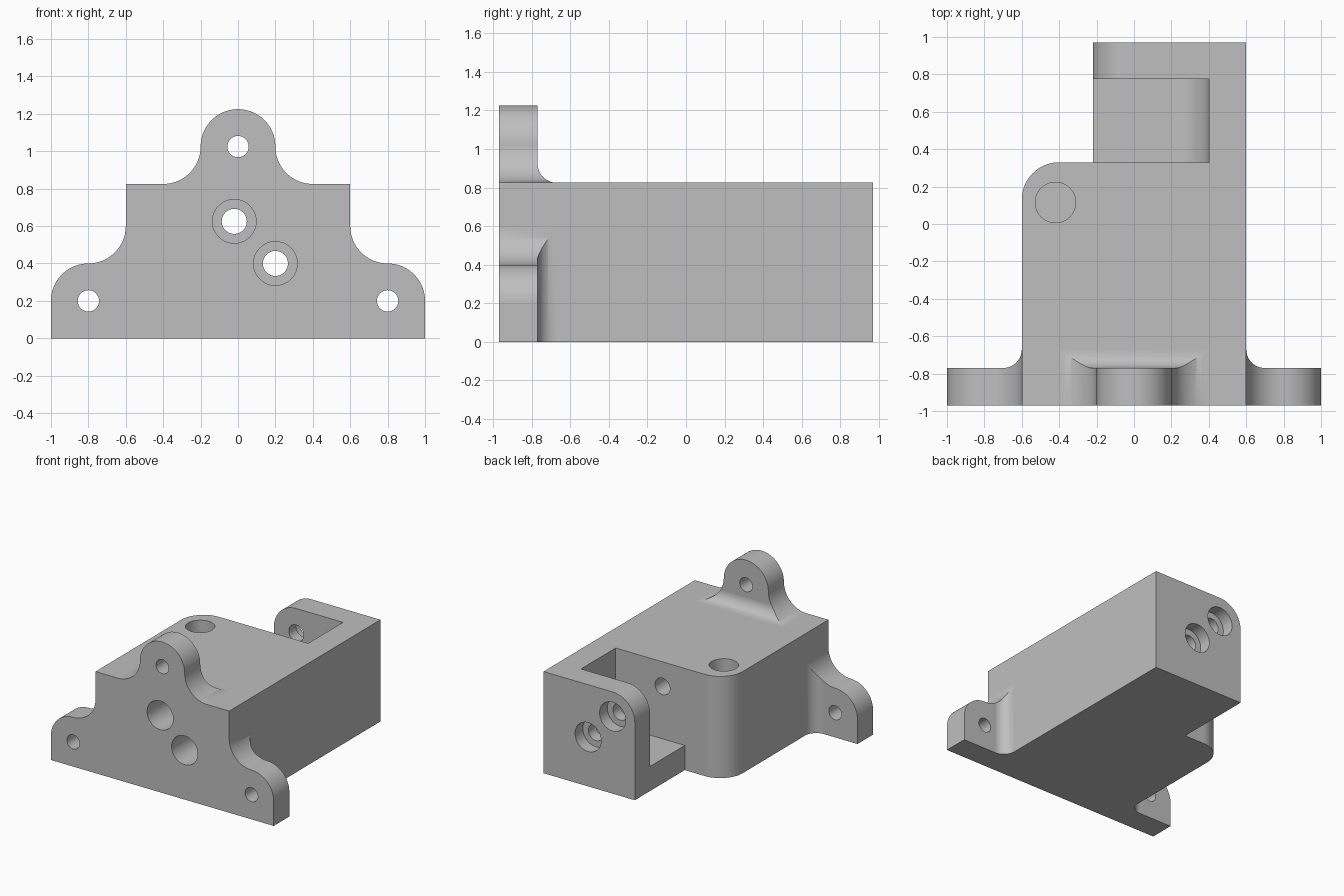
import bpy
import bmesh
from math import cos, sin, radians

if "Cube" in bpy.data.objects:
    bpy.data.objects.remove(bpy.data.objects["Cube"], do_unlink=True)

grey = bpy.data.materials.new("machined_grey")
grey.use_nodes = True
GREY = (0.52, 0.52, 0.52, 1)
grey.diffuse_color = GREY
grey.node_tree.nodes["Principled BSDF"].inputs["Base Color"].default_value = GREY

FRONT, BACK, TOP = -0.97, 0.97, 0.825
FLANGE = -0.77     # rear face of the mounting flange
R = 0.2            # main corner radius
F = 0.1            # flange fillet radius


def arc(cx, cy, r, start, end, n=20):
    """Points on an arc, rounded so that tangent ends meet flat faces exactly."""
    angles = [radians(start + (end - start) * i / n) for i in range(n + 1)]
    return [(round(cx + r * cos(a), 5), round(cy + r * sin(a), 5)) for a in angles]


def prism(name, outline, axis, low, high):
    """Extrude a closed outline along one axis."""
    place = {"x": lambda p, t: (t, p[0], p[1]),
             "y": lambda p, t: (p[0], t, p[1]),
             "z": lambda p, t: (p[0], p[1], t)}[axis]
    points = [p for i, p in enumerate(outline) if p != outline[i - 1]]
    bm = bmesh.new()
    a = [bm.verts.new(place(p, low)) for p in points]
    b = [bm.verts.new(place(p, high)) for p in points]
    bm.faces.new(a)
    bm.faces.new(b[::-1])
    for i in range(len(points)):
        bm.faces.new((a[i - 1], a[i], b[i], b[i - 1]))
    bmesh.ops.recalc_face_normals(bm, faces=bm.faces)
    mesh = bpy.data.meshes.new(name)
    bm.to_mesh(mesh)
    bm.free()
    mesh.materials.append(grey)
    obj = bpy.data.objects.new(name, mesh)
    bpy.context.collection.objects.link(obj)
    return obj


def combine(target, tool, operation):
    """Apply a boolean and discard the tool."""
    bpy.context.view_layer.objects.active = target
    mod = target.modifiers.new("combine", "BOOLEAN")
    mod.operation = operation
    mod.solver = "EXACT"
    mod.object = tool
    bpy.ops.object.modifier_apply(modifier=mod.name)
    bpy.data.objects.remove(tool, do_unlink=True)


def bore(name, axis, centre, radius, low, high):
    circle = arc(*centre, radius, 0, 360, 48)[:-1]
    combine(body, prism(name, circle, axis, low, high), "DIFFERENCE")


# Plan: flange ears, filleted body sides, rounded shoulder and narrow tail
plan = [(-1.1, -1.1), (1.1, -1.1), (1.1, FLANGE)]
plan += arc(0.6 + F, FLANGE + F, F, 270, 180)
plan += [(0.6, BACK), (-0.22, BACK), (-0.22, 0.33)]
plan += arc(-0.4, 0.13, R, 90, 180)
plan += arc(-0.6 - F, FLANGE + F, F, 0, -90)
plan += [(-1.1, FLANGE)]
body = prism("bracket_body", plan, "z", -0.1, TOP)

# Upper lug block with its fillet down to the top face
lug = [(-1.1, 0.5), (FLANGE + F, 0.5)]
lug += arc(FLANGE + F, TOP + F, F, 270, 180)
lug += [(FLANGE, 1.4), (-1.1, 1.4)]
combine(body, prism("upper_lug", lug, "x", -0.5, 0.5), "UNION")

# Front silhouette trims the ears, lug and fillets
half = [(1.0, 0.0)] + arc(0.8, 0.2, R, 0, 90)
half += arc(0.8, 0.6, R, 270, 180) + [(0.6, TOP)]
half += arc(0.4, TOP + R, R, 270, 180)
half += arc(0, TOP + R, R, 0, 90)
front = half + [(-x, z) for x, z in half[-2::-1]]
combine(body, prism("front_silhouette", front, "y", FRONT, 1.1), "INTERSECT")

# Tail pocket, open to the top and one side
pocket = [(-0.3, 0.2)] + arc(0.2, 0.4, R, 270, 360) + [(0.4, 1.0), (-0.3, 1.0)]
combine(body, prism("pocket", pocket, "y", 0.33, 0.775), "DIFFERENCE")

# Rounded top corner of the end wall
corner = [(-0.3, 0.95), (-0.3, 0.625)] + arc(-0.02, 0.625, R, 180, 90) + [(-0.02, 0.95)]
combine(body, prism("end_wall_corner", corner, "y", 0.7, 1.1), "DIFFERENCE")

# Mounting holes
for centre in ((-0.8, 0.2), (0.8, 0.2), (0, TOP + R)):
    bore("mounting_hole", "y", centre, 0.057, -1.1, -0.6)

# Shaft bores, counterbored deep at the front and shallow at the back
for centre in ((-0.02, 0.625), (0.2, 0.4)):
    bore("shaft_hole", "y", centre, 0.067, -1.1, 1.1)
    bore("front_counterbore", "y", centre, 0.117, -1.1, 0.13)
    bore("back_counterbore", "y", centre, 0.117, 0.87, 1.1)

# Blind hole in the top face
bore("top_hole", "z", (-0.42, 0.115), 0.108, 0.25, 1.0)

# Smooth curved faces while keeping crisp edges
bpy.ops.object.select_all(action="DESELECT")
body.select_set(True)
bpy.context.view_layer.objects.active = body
bpy.ops.object.shade_smooth_by_angle(angle=radians(30))
weighted = body.modifiers.new("weighted_normals", "WEIGHTED_NORMAL")
weighted.keep_sharp = True
